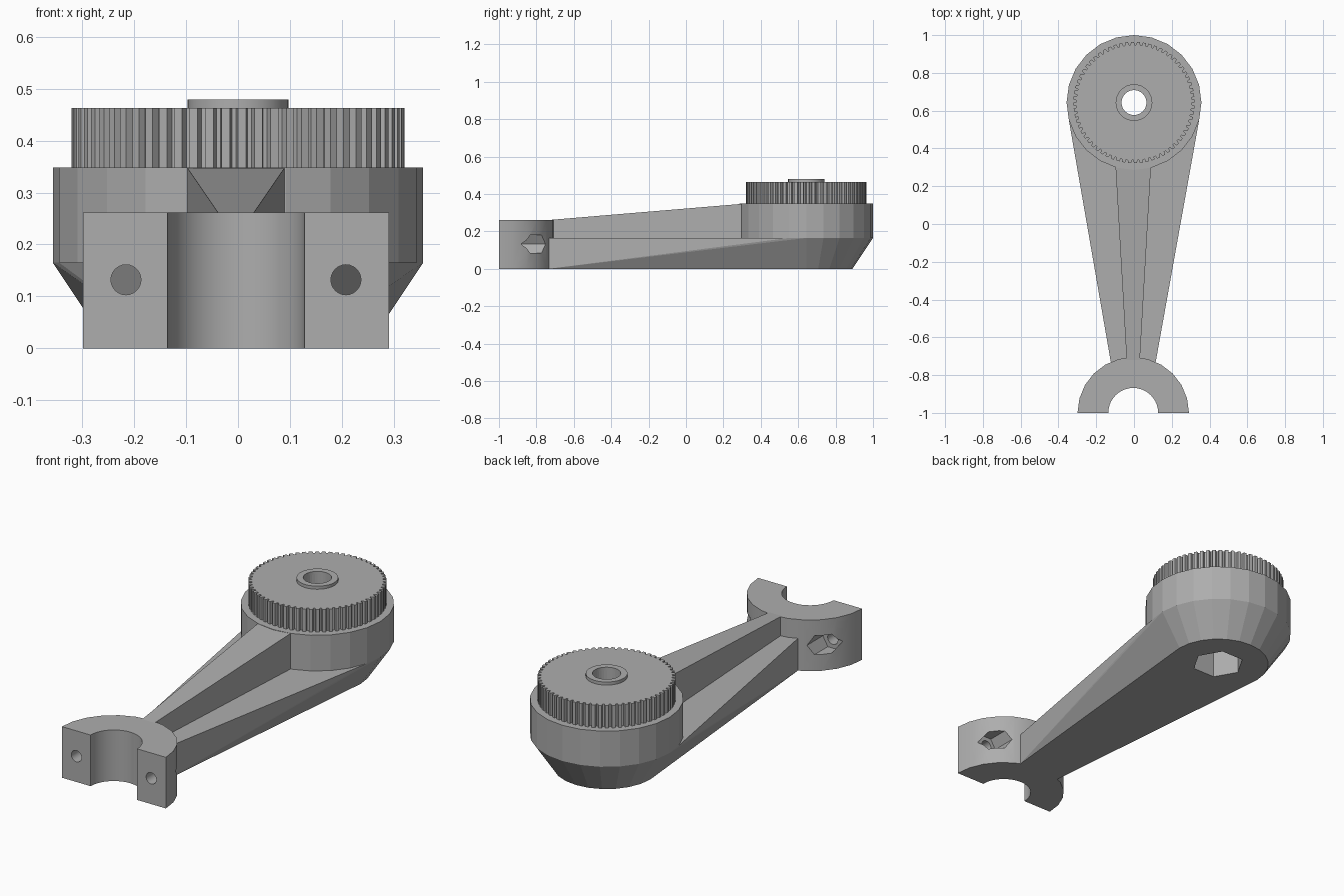
import bpy, bmesh
from math import cos, sin, pi, radians
from mathutils import Matrix, Vector

cube = bpy.data.objects.get("Cube")
if cube:
    bpy.data.objects.remove(cube, do_unlink=True)

grey = bpy.data.materials.new("plain grey plastic")
grey.use_nodes = True
grey.diffuse_color = (0.42, 0.42, 0.42, 1)
grey.node_tree.nodes["Principled BSDF"].inputs["Base Color"].default_value = grey.diffuse_color

HEAD_Y, HEAD_R = 0.643, 0.357
CLAMP_X, CLAMP_Y = -0.004, -1.0
FLANGE_Z, CLAMP_Z, HEAD_Z, GEAR_Z = 0.165, 0.262, 0.348, 0.463


def circle(r, n, x=0, y=0):
    return [(x + r * cos(2 * pi * i / n), y + r * sin(2 * pi * i / n)) for i in range(n)]


def add_object(name, bm):
    bmesh.ops.recalc_face_normals(bm, faces=bm.faces)
    mesh = bpy.data.meshes.new(name)
    bm.to_mesh(mesh)
    bm.free()
    mesh.materials.append(grey)
    obj = bpy.data.objects.new(name, mesh)
    bpy.context.collection.objects.link(obj)
    return obj


def prism(name, outline, z0, z1, matrix=None):
    """Extrude a flat outline upwards from z0 to z1."""
    bm = bmesh.new()
    face = bm.faces.new([bm.verts.new((x, y, z0)) for x, y in outline])
    top = bmesh.ops.extrude_face_region(bm, geom=[face])["geom"]
    verts = [v for v in top if isinstance(v, bmesh.types.BMVert)]
    bmesh.ops.translate(bm, verts=verts, vec=(0, 0, z1 - z0))
    if matrix:
        bmesh.ops.transform(bm, matrix=matrix, verts=bm.verts)
    return add_object(name, bm)


def hull(name, points):
    bm = bmesh.new()
    for p in points:
        bm.verts.new(p)
    bmesh.ops.convex_hull(bm, input=bm.verts)
    bmesh.ops.dissolve_limit(bm, angle_limit=radians(0.5), verts=bm.verts, edges=bm.edges)
    return add_object(name, bm)


def cut(obj, cutters):
    """Subtract the cutters and bake the result."""
    for c in cutters:
        c.hide_render = True
        mod = obj.modifiers.new("cut", "BOOLEAN")
        mod.operation, mod.solver, mod.object = "DIFFERENCE", "EXACT", c
    bpy.context.view_layer.update()
    graph = bpy.context.evaluated_depsgraph_get()
    baked = bpy.data.meshes.new_from_object(obj.evaluated_get(graph))
    obj.modifiers.clear()
    obj.data = baked


def smooth(obj, angle):
    bpy.ops.object.select_all(action="DESELECT")
    obj.select_set(True)
    bpy.context.view_layer.objects.active = obj
    bpy.ops.object.shade_smooth_by_angle(angle=radians(angle))


# Tapered lower arm flowing into the conical underside of the head
arm_points = [(x, y, 0) for x, y in circle(0.247, 24, 0, HEAD_Y)]
arm_points += [(x, y, FLANGE_Z) for x, y in circle(HEAD_R, 24, 0, HEAD_Y)]
arm_points += [(CLAMP_X + s * 0.118, -0.735, z) for s in (-1, 1) for z in (0, FLANGE_Z)]
lower_arm = hull("lower_arm", arm_points)

# Head drum, toothed wheel and raised hub
head = prism("head_drum", circle(HEAD_R, 24, 0, HEAD_Y), FLANGE_Z, HEAD_Z)
TEETH = 64
teeth = []
for i in range(TEETH):
    for step, r in ((0, 0.321), (0.5, 0.321), (0.62, 0.305), (0.88, 0.305)):
        a = 2 * pi * (i + step) / TEETH
        teeth.append((r * cos(a), HEAD_Y + r * sin(a)))
wheel = prism("toothed_wheel", teeth, HEAD_Z, GEAR_Z)
hub = prism("hub_ring", circle(0.097, 32, 0, HEAD_Y), GEAR_Z, 0.479)

# Sloping, widening rib along the top of the arm
rib = hull("top_rib", [(CLAMP_X + s * w, y, z) for s in (-1, 1)
                       for w, y, top in ((0.035, -0.72, CLAMP_Z), (0.094, 0.31, HEAD_Z))
                       for z in (FLANGE_Z, top)])

# Half-ring clamp
outer = [(CLAMP_X + 0.295 * cos(pi * i / 12), CLAMP_Y + 0.295 * sin(pi * i / 12)) for i in range(13)]
inner = [(CLAMP_X + 0.132 * cos(pi * i / 20), CLAMP_Y + 0.132 * sin(pi * i / 20)) for i in range(20, -1, -1)]
clamp = prism("half_ring_clamp", outer + inner, 0, CLAMP_Z)

# Central bore and hexagonal recess underneath
bore = prism("bore_cutter", circle(0.066, 32, 0, HEAD_Y), -0.1, 0.6)
recess = prism("recess_cutter", circle(0.126, 6, 0, HEAD_Y), -0.1, 0.22)
for part in (lower_arm, head):
    cut(part, [bore, recess])
for part in (wheel, hub):
    cut(part, [bore])

# Clamp bolt holes with hexagonal nut pockets at the back
cutters = [bore, recess]
clamp_cutters = []
for s in (-1, 1):
    turn = Matrix.Translation(Vector((CLAMP_X + s * 0.212, 0, 0.132))) @ Matrix.Rotation(radians(90), 4, "X")
    clamp_cutters.append(prism("bolt_cutter", circle(0.029, 24), 0.6, 1.2, turn))
    clamp_cutters.append(prism("nut_cutter", circle(0.056, 6), 0.6, 0.88, turn))
cut(clamp, clamp_cutters)
for c in cutters + clamp_cutters:
    bpy.data.objects.remove(c, do_unlink=True)

for part in (hub, clamp):
    smooth(part, 20)
